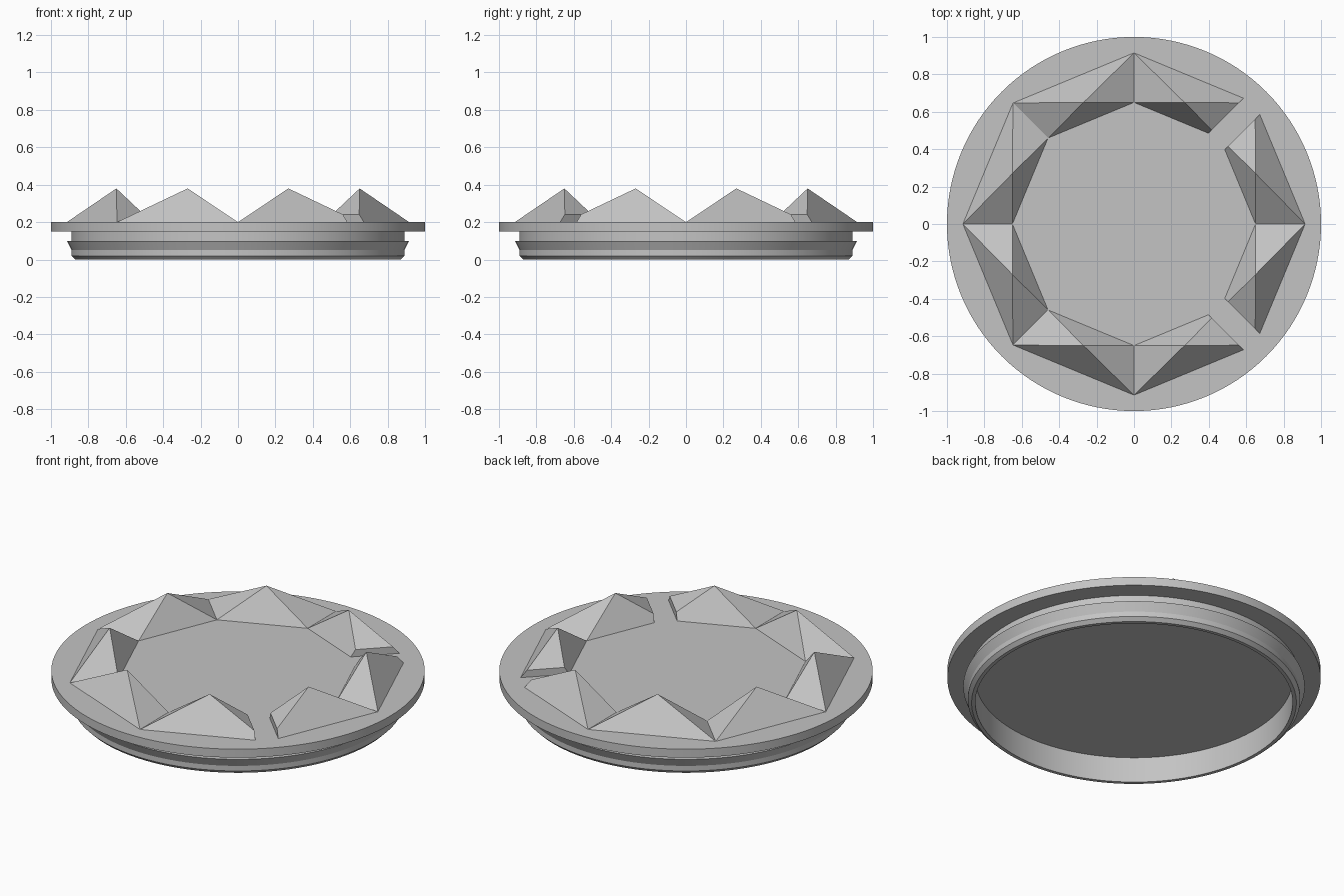
import bpy
import bmesh
from math import cos, sin, pi, radians
from mathutils import Vector

cube = bpy.data.objects.get("Cube")
if cube:
    bpy.data.objects.remove(cube, do_unlink=True)

grey = bpy.data.materials.new("plain grey")
grey.use_nodes = True
colour = (0.55, 0.55, 0.55, 1)
grey.diffuse_color = colour
grey.node_tree.nodes["Principled BSDF"].inputs["Base Color"].default_value = colour

TOP = 0.2        # height of the lid's upper face
PEAK = 0.38      # height of the facet peaks
OUTER, INNER, PEAK_R = 0.915, 0.65, 0.704
SLOT = 0.062     # half width of the two slots
STEP = pi / 4


def add_object(name, bm):
    bmesh.ops.recalc_face_normals(bm, faces=bm.faces)
    mesh = bpy.data.meshes.new(name)
    bm.to_mesh(mesh)
    bm.free()
    mesh.materials.append(grey)
    obj = bpy.data.objects.new(name, mesh)
    bpy.context.collection.objects.link(obj)
    return obj


def polar(r, angle, z):
    return Vector((r * cos(angle), r * sin(angle), z))


# Lid: turned profile with rim, neck, snap bead and hollow underside
def make_lid(segments=128):
    profile = [(1, TOP), (1, 0.15), (0.89, 0.15), (0.89, 0.1), (0.915, 0.1),
               (0.89, 0.05), (0.89, 0.02), (0.87, 0), (0.85, 0), (0.85, 0.15)]
    bm = bmesh.new()
    rings = [[bm.verts.new(polar(r, 2 * pi * i / segments, z))
              for i in range(segments)] for r, z in profile]
    for a, b in zip(rings, rings[1:]):
        for i in range(segments):
            j = (i + 1) % segments
            bm.faces.new((a[i], a[j], b[j], b[i]))
    bm.faces.new(rings[0])
    bm.faces.new(rings[-1])
    return add_object("lid", bm)


# Facet: a four-sided peak, trimmed beside a slot
def make_facet(index):
    start, end = index * STEP, (index + 1) * STEP
    bm = bmesh.new()
    for z in (TOP - 0.01, TOP):
        for angle in (start, end):
            for r in (INNER, OUTER):
                bm.verts.new(polar(r, angle, z))
    bm.verts.new(polar(PEAK_R, (start + end) / 2, PEAK))
    bmesh.ops.convex_hull(bm, input=bm.verts)
    bmesh.ops.dissolve_limit(bm, angle_limit=radians(0.5),
                             verts=bm.verts, edges=bm.edges)
    centre = polar(PEAK_R, (start + end) / 2, 0)
    for slot_angle in (STEP, -STEP):
        if min(abs(cos(start - slot_angle) - 1), abs(cos(end - slot_angle) - 1)) > 0.01:
            continue
        side = Vector((-sin(slot_angle), cos(slot_angle), 0))
        if side.dot(centre) < 0:
            side = -side
        bmesh.ops.bisect_plane(bm, geom=bm.verts[:] + bm.edges[:] + bm.faces[:],
                               plane_co=side * SLOT, plane_no=side, clear_inner=True)
        bmesh.ops.holes_fill(bm, edges=[e for e in bm.edges if e.is_boundary])
    return add_object(f"facet_{index + 1}", bm)


lid = make_lid()
bpy.ops.object.select_all(action="DESELECT")
lid.select_set(True)
bpy.context.view_layer.objects.active = lid
bpy.ops.object.shade_smooth_by_angle(angle=radians(20))

for k in range(8):
    make_facet(k)
